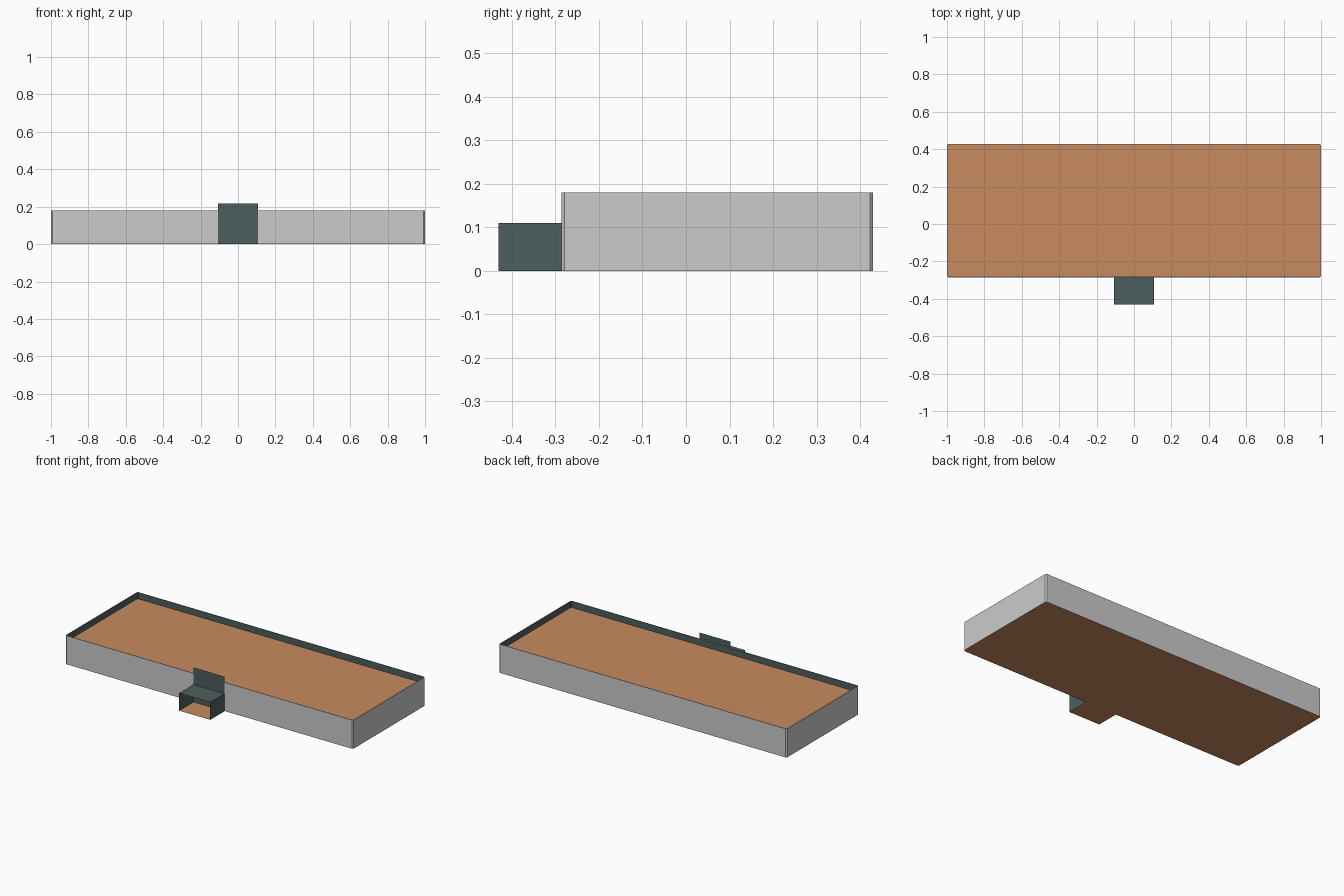
import bpy

if "Cube" in bpy.data.objects:
    bpy.data.objects.remove(bpy.data.objects["Cube"])

X, Y0, Y1, H = 1.0, -0.286, 0.429, 0.18   # hall extents and wall height
PX, PY, PH = 0.108, -0.43, 0.11           # porch half width, front, height
ROOF_Z, SIGN_Z = 0.14, 0.217
C, T = 0.007, 0.004                       # corner chamfer, wall thickness


def material(name, rgb):
    m = bpy.data.materials.new(name)
    m.diffuse_color = (*rgb, 1)
    m.use_nodes = True
    m.node_tree.nodes["Principled BSDF"].inputs["Base Color"].default_value = m.diffuse_color
    return m


orange = material("orange", (0.58, 0.26, 0.115))
teal = material("teal", (0.075, 0.115, 0.112))


def part(name, verts, faces, mat=None):
    me = bpy.data.meshes.new(name)
    me.from_pydata(verts, [], faces)
    ob = bpy.data.objects.new(name, me)
    bpy.context.collection.objects.link(ob)
    if mat:
        me.materials.append(mat)
    return ob


def outline(inset):
    # chamfered rectangle, counter-clockwise
    x, a, b = X - inset, Y0 + inset, Y1 - inset
    return [(-x + C, a), (x - C, a), (x, a + C), (x, b - C),
            (x - C, b), (-x + C, b), (-x, b - C), (-x, a + C)]


def at(points, z):
    return [(x, y, z) for x, y in points]


outer, inner = outline(0), outline(T)
n = len(outer)

# outer wall skin with its thin top rim
part("outer_walls", at(outer, 0) + at(outer, H) + at(inner, H),
     [(k * n + i, k * n + (i + 1) % n, (k + 1) * n + (i + 1) % n, (k + 1) * n + i)
      for k in range(2) for i in range(n)])

# inner wall lining, facing inwards
part("inner_walls", at(inner, 0) + at(inner, H),
     [(i, n + i, n + (i + 1) % n, (i + 1) % n) for i in range(n)], teal)

# flat roof below the parapet
part("roof", at(inner, ROOF_Z), [tuple(range(n))], orange)

# floor slabs of hall and porch
part("floor", at(outer, 0), [tuple(reversed(range(n)))], orange)
part("porch_floor", [(-PX, PY, 0), (PX, PY, 0), (PX, Y0, 0), (-PX, Y0, 0)],
     [(0, 3, 2, 1)], orange)

# open-fronted porch: two sides and a roof
porch = [(-PX, 0), (-PX, PH), (PX, PH), (PX, 0)]
part("porch", [(x, y, z) for y in (PY, Y0) for x, z in porch],
     [(i, i + 1, i + 5, i + 4) for i in range(3)], teal)

# upright panel behind the porch, rising above the parapet
ys = Y0 - 0.0015
part("entrance_panel", [(-PX, ys, 0), (PX, ys, 0), (PX, ys, SIGN_Z), (-PX, ys, SIGN_Z)],
     [(0, 1, 2, 3)], teal)
